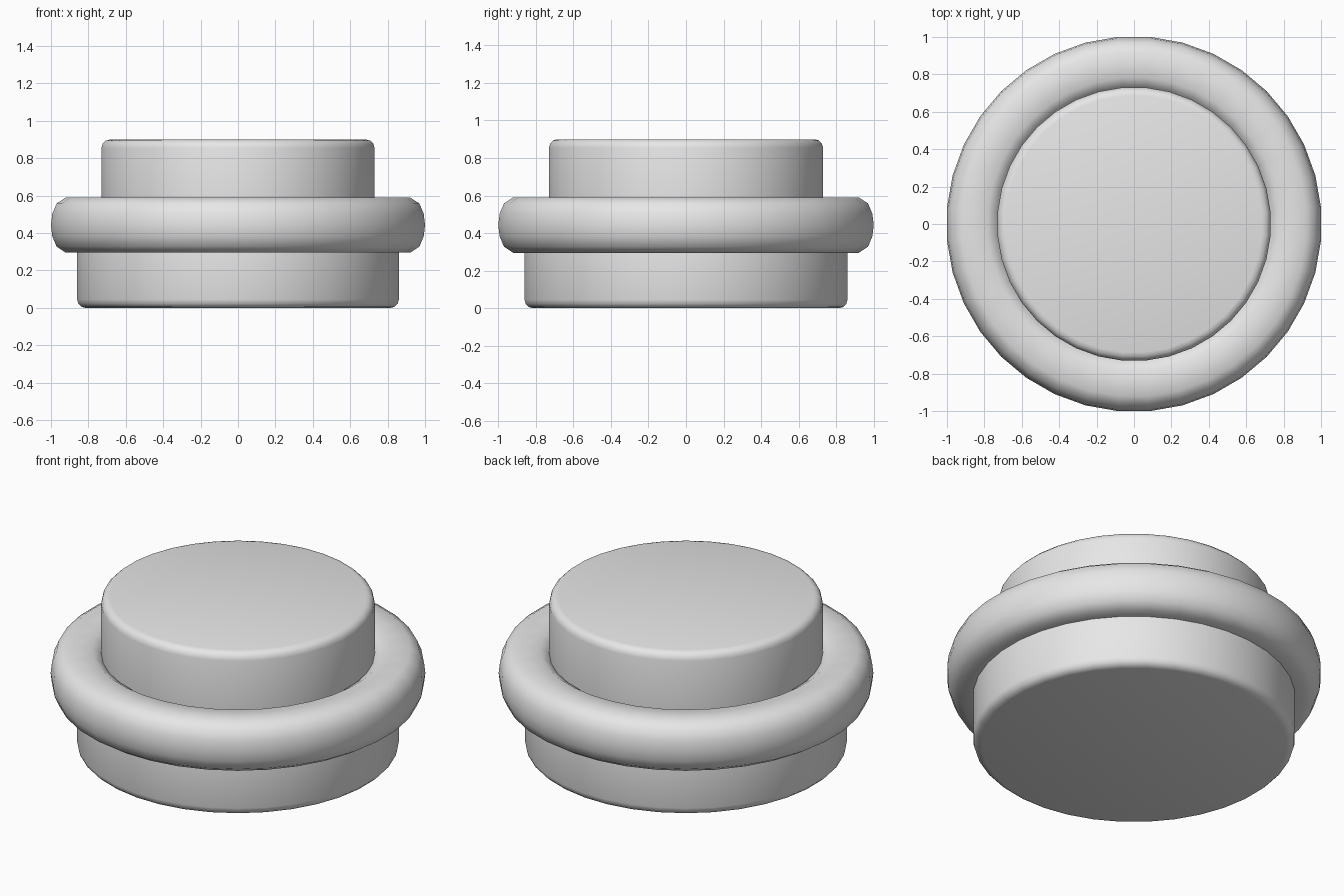
import bpy
import bmesh
from math import cos, pi
from mathutils import Matrix, Vector

SIDES = 36
FLAT = cos(pi / SIDES)  # flats, not corners, touch the axes

cube = bpy.data.objects.get("Cube")
if cube:
    bpy.data.objects.remove(cube, do_unlink=True)

grey = bpy.data.materials.new("light_grey")
grey.use_nodes = True
grey.diffuse_color = (0.8, 0.8, 0.8, 1)
grey.node_tree.nodes["Principled BSDF"].inputs["Base Color"].default_value = (0.8, 0.8, 0.8, 1)


def add_object(name, bm):
    bmesh.ops.recalc_face_normals(bm, faces=bm.faces)
    for face in bm.faces:
        face.smooth = True
    mesh = bpy.data.meshes.new(name)
    bm.to_mesh(mesh)
    bm.free()
    mesh.materials.append(grey)
    obj = bpy.data.objects.new(name, mesh)
    bpy.context.collection.objects.link(obj)
    return obj


def disc(name, radius, bottom, top):
    """Thick round disc with softened rims."""
    bm = bmesh.new()
    place = Matrix.Translation((0, 0, (bottom + top) / 2)) @ Matrix.Rotation(pi / SIDES, 4, "Z")
    bmesh.ops.create_cone(bm, cap_ends=True, segments=SIDES, radius1=radius / FLAT,
                          radius2=radius / FLAT, depth=top - bottom, matrix=place)
    obj = add_object(name, bm)
    bevel = obj.modifiers.new("soft_rims", "BEVEL")
    bevel.width = 0.045
    bevel.segments = 3
    bevel.limit_method = "ANGLE"
    return obj


def ring(name, centre, height, quarter):
    """Sweep a section, mirrored from one quarter, around the z axis."""
    half = quarter + [(x, -z) for x, z in reversed(quarter[:-1])]
    section = half + [(-x, z) for x, z in reversed(half)]
    bm = bmesh.new()
    turn = Matrix.Rotation(pi / SIDES, 3, "Z")
    verts = [bm.verts.new(turn @ Vector(((centre + x) / FLAT, 0, height + z))) for x, z in section]
    edges = [bm.edges.new((verts[i - 1], verts[i])) for i in range(len(verts))]
    bmesh.ops.spin(bm, geom=verts + edges, cent=(0, 0, 0), axis=(0, 0, 1),
                   angle=2 * pi, steps=SIDES, use_merge=True)
    bmesh.ops.remove_doubles(bm, verts=bm.verts, dist=0.0001)
    return add_object(name, bm)


# Wide foot, narrower cap, and the rounded collar between them
disc("base", 0.86, 0.0, 0.44)
disc("cap", 0.73, 0.3, 0.9)
ring("collar", 0.85, 0.443, [(0.07, 0.148), (0.12, 0.115), (0.143, 0.06), (0.15, 0)])
